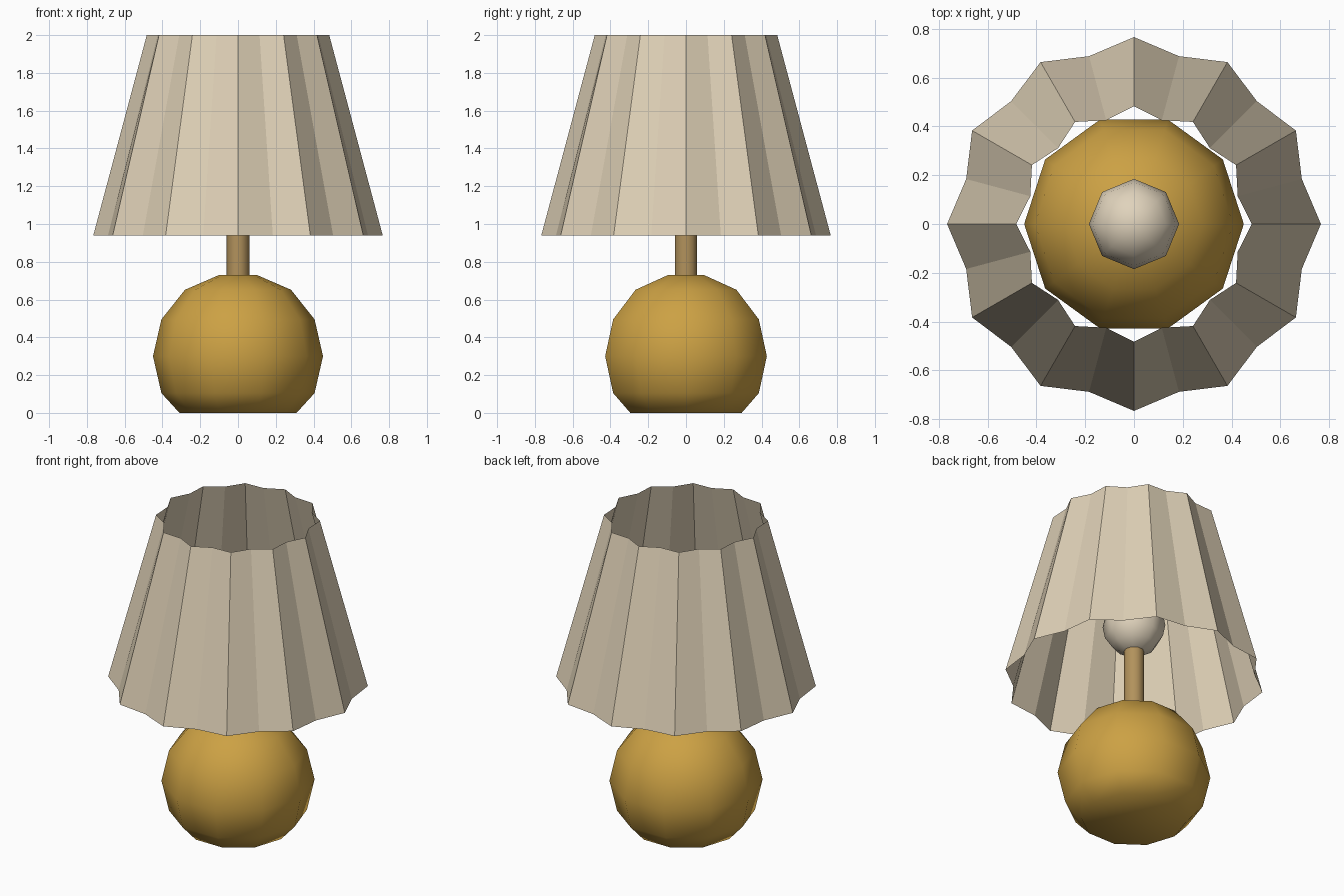
import bpy
import math

cube = bpy.data.objects.get("Cube")
if cube:
    bpy.data.objects.remove(cube, do_unlink=True)


def material(name, rgb):
    """Flat material from an sRGB 0-255 colour."""
    linear = [((c / 255 + 0.055) / 1.055) ** 2.4 for c in rgb] + [1]
    mat = bpy.data.materials.new(name)
    mat.use_nodes = True
    mat.diffuse_color = linear
    bsdf = mat.node_tree.nodes["Principled BSDF"]
    bsdf.inputs["Base Color"].default_value = linear
    return mat


def lathe(name, sides, profile, mat, smooth=True, caps=True):
    """Rings of (radius, valley radius, z); odd points use the valley radius."""
    verts, faces = [], []
    for outer, valley, z in profile:
        for i in range(sides):
            a = math.tau * i / sides
            r = valley if i % 2 else outer
            verts.append((r * math.cos(a), r * math.sin(a), z))
    for k in range(len(profile) - 1):
        for i in range(sides):
            j = (i + 1) % sides
            lo, hi = k * sides, (k + 1) * sides
            faces.append((lo + i, lo + j, hi + j, hi + i))
    if caps:
        faces.append(tuple(reversed(range(sides))))
        top = len(verts) - sides
        faces.append(tuple(range(top, top + sides)))
    mesh = bpy.data.meshes.new(name)
    mesh.from_pydata(verts, [], faces)
    mesh.materials.append(mat)
    mesh.polygons.foreach_set("use_smooth", [smooth] * len(faces))
    mesh.update()
    obj = bpy.data.objects.new(name, mesh)
    bpy.context.collection.objects.link(obj)
    return obj


brass = material("warm_brass", (204, 161, 68))
stem_brass = material("pale_brass", (178, 146, 92))
linen = material("linen", (222, 208, 182))
glass = material("bulb_cream", (224, 211, 188))

# Faceted ball base, cut flat at the ground
radius, centre, step = 0.45, 0.3, math.pi / 7
rings = [(0.31, 0.31, 0)]
for n in range(-1, 4):
    r = radius * math.cos(n * step)
    rings.append((r, r, min(centre + radius * math.sin(n * step), 0.73)))
lathe("ball_base", 10, rings, brass)

# Stem
lathe("stem", 10, [(0.06, 0.06, 0.7), (0.06, 0.06, 1.14)], stem_brass)

# Bulb
bpy.ops.mesh.primitive_uv_sphere_add(segments=8, ring_count=8, radius=0.185,
                                     location=(0, 0, 1.31))
bulb = bpy.context.object
bulb.name = "bulb"
bulb.data.materials.append(glass)
bpy.ops.object.shade_smooth()

# Pleated open shade
lathe("pleated_shade", 24, [(0.766, 0.712, 0.94), (0.483, 0.44, 2.0)],
      linen, smooth=False, caps=False)

# Keep the hard edges of the base and stem crisp
bpy.ops.object.select_all(action="DESELECT")
for name in ("ball_base", "stem"):
    bpy.data.objects[name].select_set(True)
    bpy.context.view_layer.objects.active = bpy.data.objects[name]
bpy.ops.object.shade_smooth_by_angle(angle=math.radians(50))
